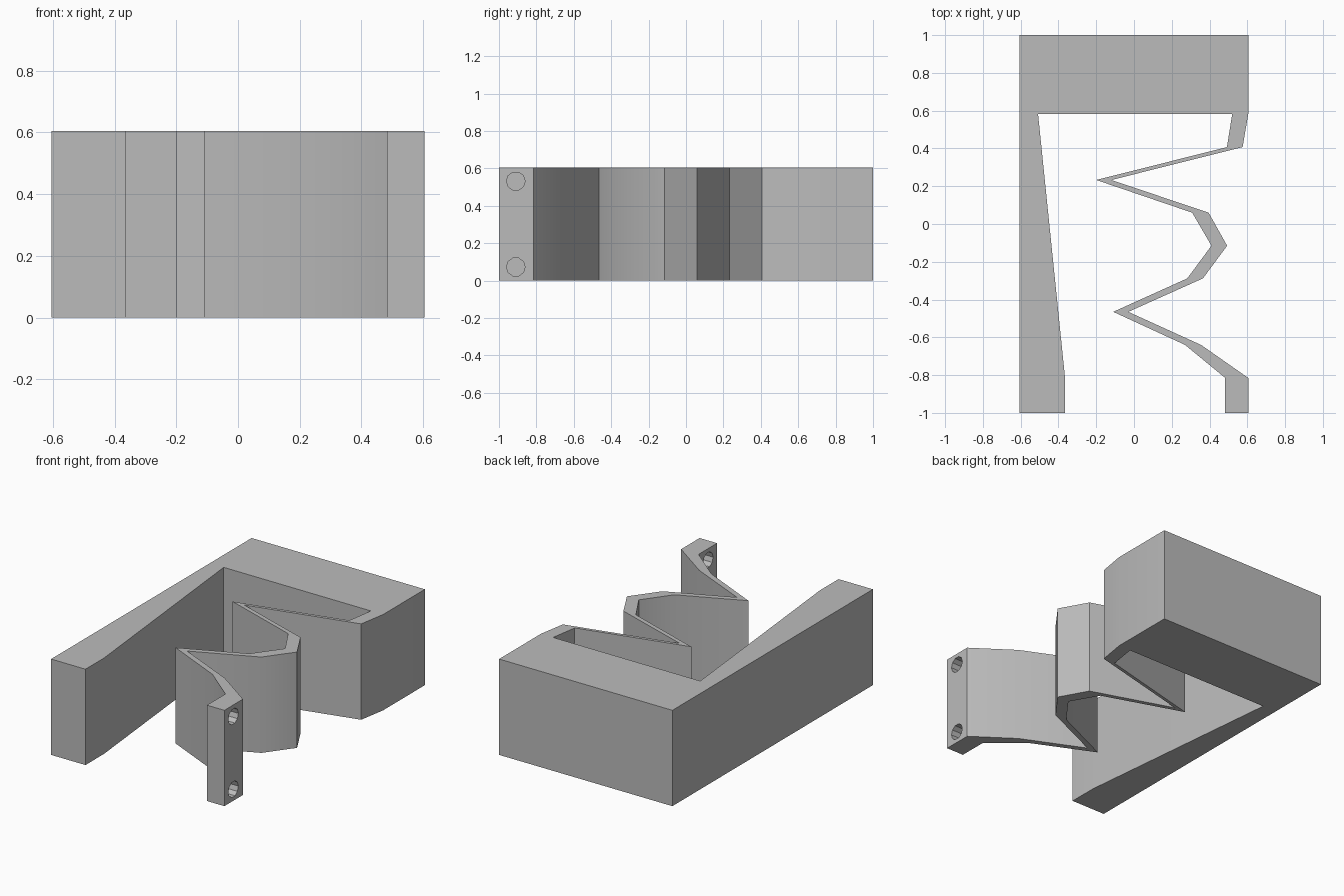
import bpy
import bmesh
from math import radians
from mathutils import Matrix

HEIGHT = 0.605
HALF_WIDTH = 0.605

cube = bpy.data.objects.get("Cube")
if cube:
    bpy.data.objects.remove(cube, do_unlink=True)

grey = bpy.data.materials.new("light grey")
grey.use_nodes = True
grey.diffuse_color = (0.5, 0.5, 0.5, 1)
grey.node_tree.nodes["Principled BSDF"].inputs["Base Color"].default_value = grey.diffuse_color


def make_object(name, bm):
    bmesh.ops.recalc_face_normals(bm, faces=bm.faces)
    mesh = bpy.data.meshes.new(name)
    bm.to_mesh(mesh)
    bm.free()
    mesh.materials.append(grey)
    obj = bpy.data.objects.new(name, mesh)
    bpy.context.collection.objects.link(obj)
    return obj


def extrude_outline(name, outline, height):
    bm = bmesh.new()
    face = bm.faces.new([bm.verts.new((x, y, 0)) for x, y in outline])
    result = bmesh.ops.extrude_face_region(bm, geom=[face])
    top = [v for v in result["geom"] if isinstance(v, bmesh.types.BMVert)]
    bmesh.ops.translate(bm, verts=top, vec=(0, 0, height))
    return make_object(name, bm)


# Zigzag spring with end tab, back to front: y, left edge x, right edge x
spring = [
    (0.583, 0.52, HALF_WIDTH),
    (0.407, 0.492, 0.575),
    (0.233, -0.2, -0.12),
    (0.06, 0.308, 0.395),
    (-0.115, 0.41, 0.493),
    (-0.288, 0.282, 0.365),
    (-0.465, -0.11, -0.03),
    (-0.64, 0.27, 0.355),
    (-0.815, 0.483, HALF_WIDTH),
    (-1, 0.483, HALF_WIDTH),
]
spring_outer = [(right, y) for y, left, right in spring]
spring_inner = [(left, y) for y, left, right in reversed(spring)]

# Back block and tapered rigid arm
frame_inner = [(-0.508, 0.583), (-0.365, -0.815), (-0.365, -1)]
frame_outer = [(-HALF_WIDTH, -1), (-HALF_WIDTH, 1), (HALF_WIDTH, 1)]

body = extrude_outline("spring_frame", spring_outer + spring_inner + frame_inner + frame_outer, HEIGHT)

# Two holes through the end tab
bm = bmesh.new()
for z in (0.073, HEIGHT - 0.073):
    place = Matrix.Translation((0.55, -0.91, z)) @ Matrix.Rotation(radians(90), 4, "Y")
    bmesh.ops.create_cone(bm, cap_ends=True, segments=10, radius1=0.05,
                          radius2=0.05, depth=0.3, matrix=place)
cutter = make_object("hole_cutter", bm)
cutter.hide_render = True
cutter.hide_set(True)

holes = body.modifiers.new("tab_holes", "BOOLEAN")
holes.operation = "DIFFERENCE"
holes.solver = "EXACT"
holes.object = cutter

# Apply the holes, then smooth the gentle bends
bpy.ops.object.select_all(action="DESELECT")
body.select_set(True)
bpy.context.view_layer.objects.active = body
bpy.ops.object.modifier_apply(modifier=holes.name)
bpy.data.objects.remove(cutter, do_unlink=True)
bpy.ops.object.shade_smooth_by_angle(angle=radians(30))
